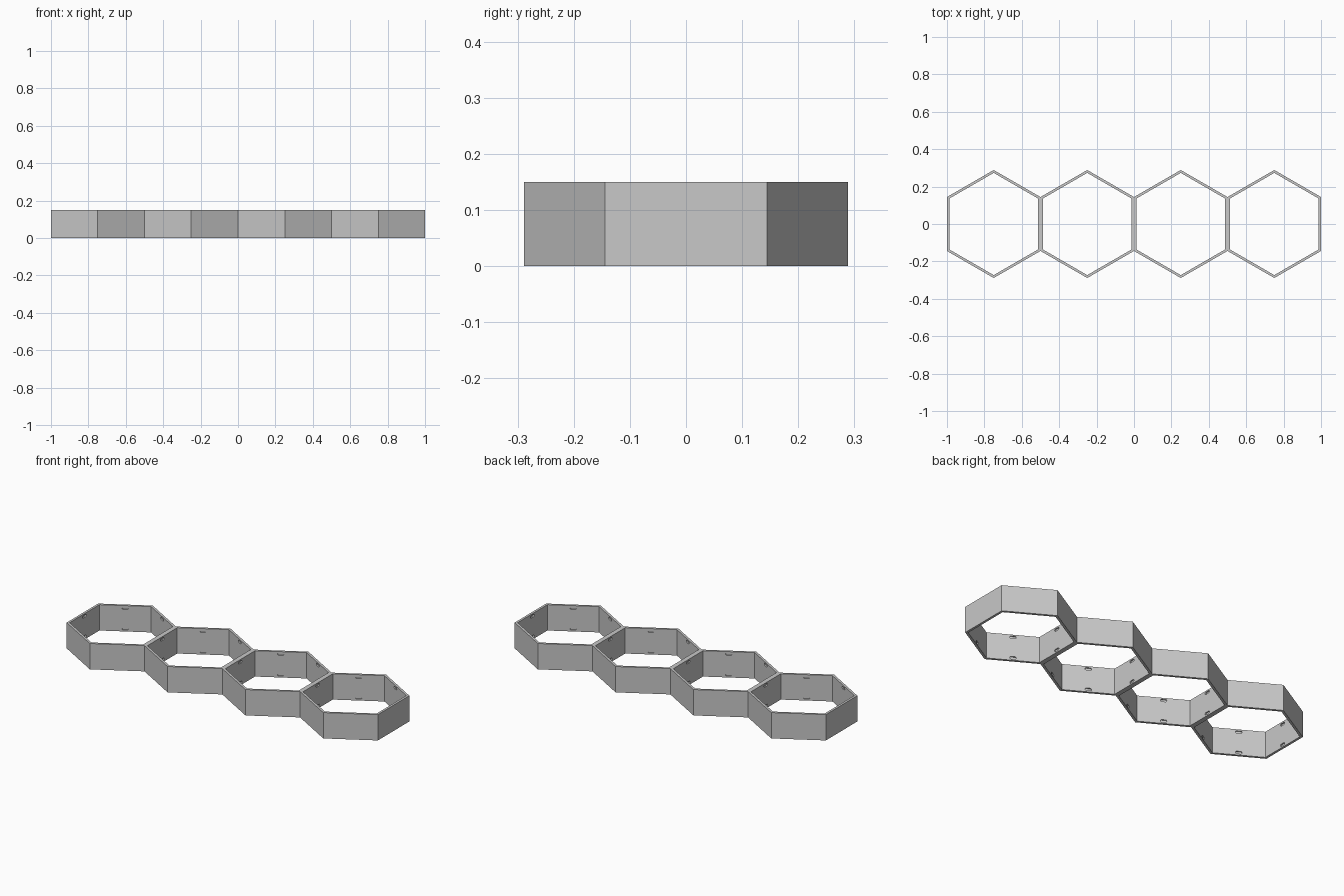
import bpy, bmesh
from math import pi, cos, sin, sqrt
from mathutils import Matrix, Vector

if "Cube" in bpy.data.objects:
    bpy.data.objects.remove(bpy.data.objects["Cube"])

CELLS = 4
APOTHEM = 0.25
RADIUS = APOTHEM * 2 / sqrt(3)
WALL = 0.0135
HEIGHT = 0.15
SLOT_DEPTH = 0.007
SLOT_INSET = 0.015          # slot centre below the rim
SLOT_R, SLOT_HALF = 0.007, 0.010

grey = bpy.data.materials.new("plain grey")
grey.use_nodes = True
colour = (0.58, 0.58, 0.58, 1)
grey.diffuse_color = colour
grey.node_tree.nodes["Principled BSDF"].inputs["Base Color"].default_value = colour


def add_prism(bm, points, direction):
    """Extrude a closed outline along a direction."""
    face = bm.faces.new([bm.verts.new(p) for p in points])
    out = bmesh.ops.extrude_face_region(bm, geom=[face], use_keep_orig=True)
    moved = [v for v in out["geom"] if isinstance(v, bmesh.types.BMVert)]
    bmesh.ops.translate(bm, verts=moved, vec=direction)


def finish(bm, name):
    bmesh.ops.recalc_face_normals(bm, faces=bm.faces)
    mesh = bpy.data.meshes.new(name)
    bm.to_mesh(mesh)
    bm.free()
    mesh.materials.append(grey)
    obj = bpy.data.objects.new(name, mesh)
    bpy.context.collection.objects.link(obj)
    return obj


centres = [Vector(((2 * i + 1 - CELLS) * APOTHEM, 0, 0)) for i in range(CELLS)]

# Shelf body: zigzag outline of the joined hexagons
steps = range(2 * CELLS + 1)
front = [Vector(((k - CELLS) * APOTHEM, -RADIUS * (1 if k % 2 else 0.5), 0)) for k in steps]
back = [Vector((p.x, -p.y, 0)) for p in reversed(front)]
bm = bmesh.new()
add_prism(bm, front + back, Vector((0, 0, HEIGHT)))
shelf = finish(bm, "honeycomb_shelf")

# Cell openings
bm = bmesh.new()
inner = (APOTHEM - WALL) * 2 / sqrt(3)
for c in centres:
    ring = [c + Vector((inner * cos(a), inner * sin(a), -0.1))
            for a in (pi / 6 + k * pi / 3 for k in range(6))]
    add_prism(bm, ring, Vector((0, 0, HEIGHT + 0.2)))
openings = finish(bm, "cell_opening_cutter")

# Rounded slots near the top and bottom of every inner wall
bm = bmesh.new()
start = APOTHEM - WALL - 0.01
for c in centres:
    for k in range(6):
        turn = Matrix.Rotation(k * pi / 3, 3, 'Z')
        for z in (SLOT_INSET, HEIGHT - SLOT_INSET):
            outline = []
            for side in (1, -1):
                for j in range(7):
                    a = -pi / 2 + j * pi / 6
                    y = side * (SLOT_HALF + SLOT_R * cos(a))
                    outline.append(c + turn @ Vector((start, y, z + side * SLOT_R * sin(a))))
            add_prism(bm, outline, turn @ Vector((0.01 + SLOT_DEPTH, 0, 0)))
slots = finish(bm, "slot_cutter")

# Cut the shelf, then drop the cutters
bpy.context.view_layer.objects.active = shelf
shelf.select_set(True)
for cutter in (openings, slots):
    cutter.hide_render = True
    mod = shelf.modifiers.new(cutter.name, 'BOOLEAN')
    mod.operation = 'DIFFERENCE'
    mod.solver = 'EXACT'
    mod.object = cutter
    bpy.ops.object.modifier_apply(modifier=mod.name)
    bpy.data.objects.remove(cutter)
